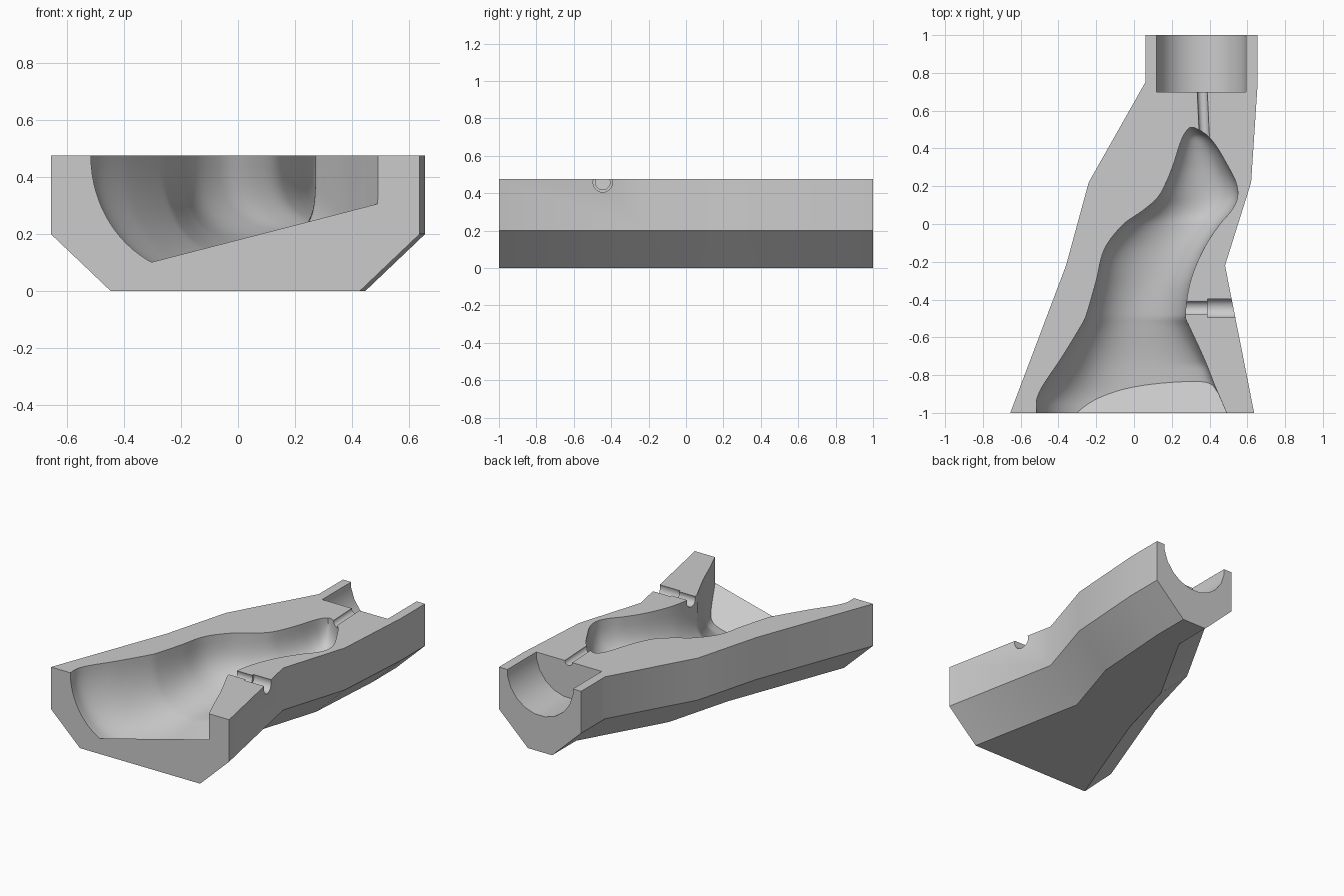
import bpy, bmesh, math
from mathutils import Vector

if "Cube" in bpy.data.objects:
    bpy.data.objects.remove(bpy.data.objects["Cube"])

TOP = 0.475
grey = bpy.data.materials.new("plain grey")
grey.use_nodes = True
grey.diffuse_color = (0.6, 0.6, 0.6, 1)
grey.node_tree.nodes["Principled BSDF"].inputs["Base Color"].default_value = (0.6, 0.6, 0.6, 1)


def loft(name, rings):
    """Skin closed rings of equal length and cap both ends."""
    bm = bmesh.new()
    rows = [[bm.verts.new(p) for p in ring] for ring in rings]
    n = len(rows[0])
    for a, b in zip(rows, rows[1:]):
        for i in range(n):
            j = (i + 1) % n
            bm.faces.new((a[i], a[j], b[j], b[i]))
    bm.faces.new(rows[0])
    bm.faces.new(rows[-1])
    bmesh.ops.recalc_face_normals(bm, faces=bm.faces)
    mesh = bpy.data.meshes.new(name)
    bm.to_mesh(mesh)
    bm.free()
    mesh.materials.append(grey)
    ob = bpy.data.objects.new(name, mesh)
    bpy.context.collection.objects.link(ob)
    return ob


def rod(name, start, end, radius, sides):
    """Round cutter between two points."""
    start, end = Vector(start), Vector(end)
    turn = (end - start).to_track_quat('Z', 'Y')
    angles = [2 * math.pi * (i + 0.5) / sides for i in range(sides)]
    return loft(name, [[p + turn @ Vector((radius * math.cos(a), radius * math.sin(a), 0))
                        for a in angles] for p in (start, end)])


def subtract(target, cutter):
    """Cut one object out of another and drop the cutter."""
    bpy.context.view_layer.objects.active = target
    mod = target.modifiers.new(cutter.name, 'BOOLEAN')
    mod.operation = 'DIFFERENCE'
    mod.solver = 'EXACT'
    mod.object = cutter
    bpy.ops.object.modifier_apply(modifier=mod.name)
    bpy.data.objects.remove(cutter)


def smooth_value(keys, col, y):
    """Cubic interpolation of one column of a key list sorted by y."""
    y = min(max(y, keys[0][0]), keys[-1][0])
    i = max(k for k in range(len(keys) - 1) if keys[k][0] <= y)

    def slope(k):
        a, b = keys[max(k - 1, 0)], keys[min(k + 1, len(keys) - 1)]
        return (b[col] - a[col]) / (b[0] - a[0])
    h = keys[i + 1][0] - keys[i][0]
    t = (y - keys[i][0]) / h
    return ((2*t**3 - 3*t**2 + 1) * keys[i][col] + (t**3 - 2*t**2 + t) * h * slope(i)
            + (3*t**2 - 2*t**3) * keys[i + 1][col] + (t**3 - t**2) * h * slope(i + 1))


# Block with chamfered underside: y, left x, right x
outline = [(-1, -0.655, 0.636), (-0.22, -0.36, 0.482), (0.22, -0.24, 0.62),
           (0.75, 0.06, 0.655), (1, 0.06, 0.655)]
inset = 0.21
block = loft("mould_block", [
    [(l, y, TOP), (l, y, 0.2), (l + inset, y, 0), (r - inset, y, 0), (r, y, 0.2), (r, y, TOP)]
    for y, l, r in outline])

# Winding cavity: y, left x, right x, depth
cavity_keys = [
    (-1, -0.515, 0.49, 0.43), (-0.93, -0.515, 0.46, 0.43), (-0.86, -0.485, 0.43, 0.425),
    (-0.71, -0.385, 0.37, 0.405), (-0.53, -0.275, 0.287, 0.365), (-0.49, -0.255, 0.271, 0.355),
    (-0.3, -0.20, 0.30, 0.325), (-0.13, -0.155, 0.37, 0.295), (0.0, -0.055, 0.455, 0.268),
    (0.07, 0.045, 0.515, 0.258), (0.14, 0.125, 0.548, 0.248), (0.22, 0.17, 0.54, 0.236),
    (0.32, 0.21, 0.49, 0.215), (0.42, 0.242, 0.43, 0.18), (0.48, 0.268, 0.375, 0.14),
    (0.51, 0.295, 0.32, 0.06)]


def cavity_ring(y, steps=48):
    l, r, depth = (smooth_value(cavity_keys, c, y) for c in (1, 2, 3))
    front = min(max((-y - 0.3) / 0.45, 0), 1)
    ring = [(l, y, TOP + 0.1)]
    for i in range(steps + 1):
        a = math.pi * i / steps
        c, s = math.cos(a), max(math.sin(a), 0)
        x = (l + r) / 2 - (r - l) / 2 * c
        power = 0.66 + front * (0.4 * c - 0.11)
        ring.append((x, y, TOP - depth * s ** power * (1 + 0.03 * front * c)))
    return ring + [(r, y, TOP + 0.1)]


rows = 90
cavity = loft("cavity_cutter", [[(x, -1.05, z) for x, y, z in cavity_ring(-1)]]
              + [cavity_ring(-1 + 1.51 * i / rows) for i in range(rows + 1)])


# Flat ramp at the open end, rising to the right and falling inward
def ramp_height(x, y):
    return 0.18 + 0.258 * x - 0.94 * (y + 1)


subtract(cavity, loft("ramp", [
    [(-0.7, y, ramp_height(-0.7, y)), (0.7, y, ramp_height(0.7, y)), (0.7, y, -0.5), (-0.7, y, -0.5)]
    for y in (-1.2, -0.7)]))

# Cavity, round socket, sprue channel and stepped side port
for cutter in (
        cavity,
        rod("socket_cutter", (0.357, 0.7, TOP), (0.357, 1.1, TOP), 0.24, 20),
        rod("channel_cutter", (0.359, 0.75, TOP), (0.374, 0.43, TOP), 0.027, 24),
        rod("port_cutter", (0.24, -0.445, 0.458), (0.45, -0.445, 0.458), 0.039, 32),
        rod("port_mouth_cutter", (0.39, -0.445, 0.458), (0.7, -0.445, 0.458), 0.052, 32)):
    subtract(block, cutter)

for ob in bpy.context.selected_objects:
    ob.select_set(False)
block.select_set(True)
bpy.ops.object.shade_smooth_by_angle(angle=math.radians(31))
